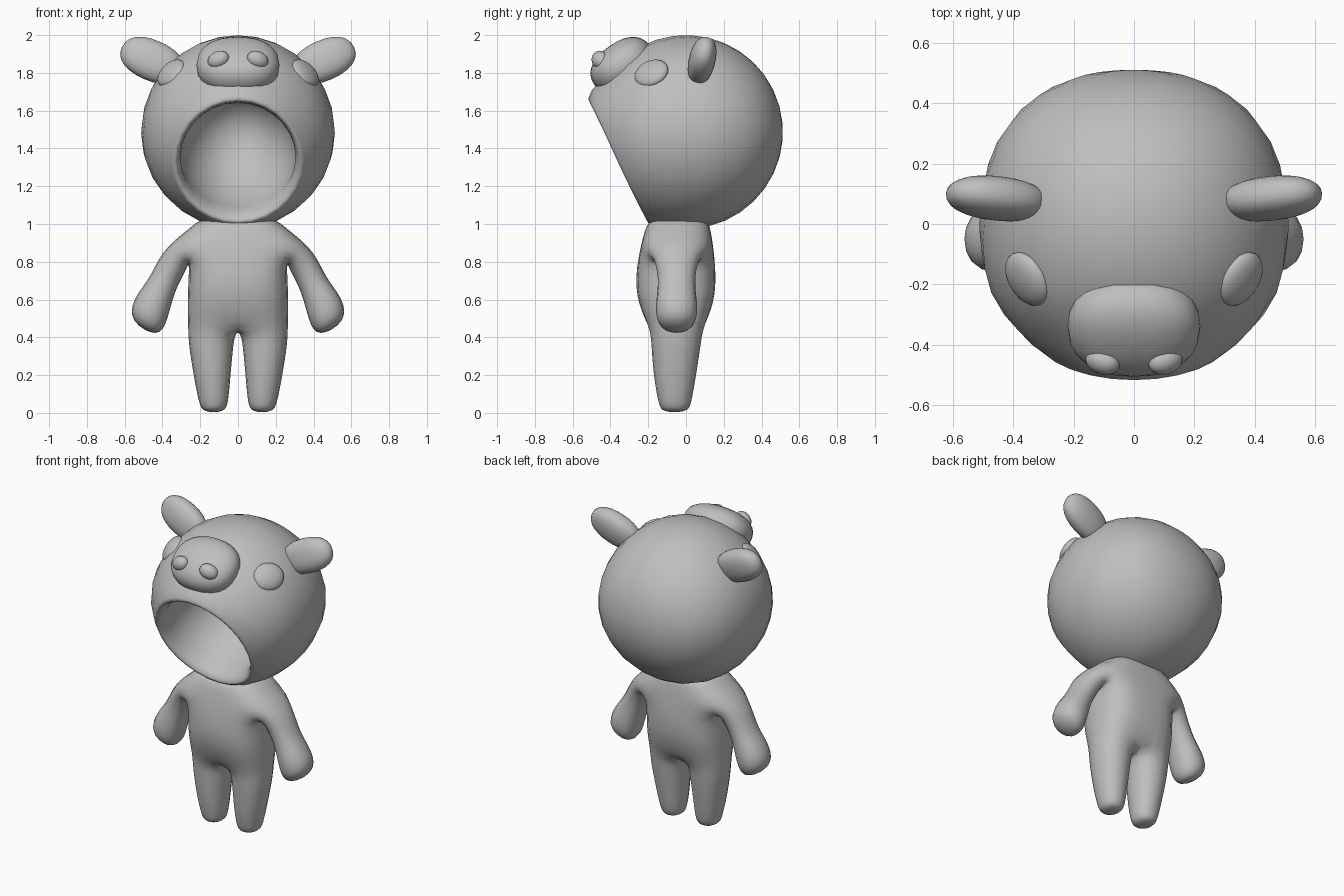
import bpy, bmesh, math
from mathutils import Matrix, Vector

cube = bpy.data.objects.get("Cube")
if cube:
    bpy.data.objects.remove(cube)

grey = bpy.data.materials.new("plain grey")
grey.use_nodes = True
GREY = (0.52, 0.52, 0.52, 1)
grey.diffuse_color = GREY
grey.node_tree.nodes["Principled BSDF"].inputs["Base Color"].default_value = GREY


def finish(name, bm, mirror=False, subdivide=0):
    """Turn a bmesh into a smooth object, optionally mirrored and subdivided."""
    bmesh.ops.recalc_face_normals(bm, faces=bm.faces)
    for f in bm.faces:
        f.smooth = True
    mesh = bpy.data.meshes.new(name)
    bm.to_mesh(mesh)
    bm.free()
    mesh.materials.append(grey)
    obj = bpy.data.objects.new(name, mesh)
    bpy.context.collection.objects.link(obj)
    if mirror:
        obj.modifiers.new("Mirror", "MIRROR")
    if subdivide:
        sub = obj.modifiers.new("Subdivision", "SUBSURF")
        sub.levels = sub.render_levels = subdivide
    return obj


def frame(x_axis, z_axis, loc):
    """Right-handed frame from a main axis and an approximate outward axis."""
    x = Vector(x_axis).normalized()
    y = Vector(z_axis).cross(x).normalized()
    z = x.cross(y)
    return Matrix.Translation(loc) @ Matrix((x, y, z)).transposed().to_4x4()


def blob(name, loc, x_axis, z_axis, size, power=1.0, mirror=False):
    """Ellipsoid along x_axis facing z_axis; power below one makes it boxier."""
    bm = bmesh.new()
    bmesh.ops.create_uvsphere(bm, u_segments=24, v_segments=14, radius=1)
    for v in bm.verts:
        v.co = Vector([math.copysign(abs(c) ** power, c) * s for c, s in zip(v.co, size)])
    bm.transform(frame(x_axis, z_axis, loc))
    return finish(name, bm, mirror)


def bridge(bm, a, b, skip=()):
    n = len(a)
    for i in range(n):
        if i not in skip:
            bm.faces.new((a[i], a[(i + 1) % n], b[(i + 1) % n], b[i]))


def build_head():
    """Hollow ball turned around the mouth axis, with a rounded lip."""
    R, SEG, STEPS = 0.513, 28, 13
    end = math.radians(133)
    profile = [(-R * math.cos(end * i / STEPS), R * math.sin(end * i / STEPS))
               for i in range(1, STEPS + 1)]
    # rounded lip sloping inwards
    profile += [(0.378, 0.346), (0.39, 0.334), (0.385, 0.322), (0.362, 0.309), (0.32, 0.3)]
    # bowl inside the mouth
    profile += [(0.27 - 0.44 * math.sin(t), 0.305 * math.cos(t))
                for t in (math.radians(11 * k) for k in range(8))]
    bm = bmesh.new()
    rings = []
    for a, r in profile:
        # the mouth is a little taller than wide and reaches up to the snout
        near = max(0, min(1, (a - 0.25) / 0.12))
        rings.append([bm.verts.new((r * math.cos(2 * math.pi * k / SEG),
                                    r * math.sin(2 * math.pi * k / SEG) * (1 + 0.09 * near)
                                    + 0.018 * near, a))
                      for k in range(SEG)])
    for a, b in zip(rings, rings[1:]):
        bridge(bm, a, b)
    for ring, a in ((rings[0], -R), (rings[-1], -0.17)):
        pole = bm.verts.new((0, 0, a))
        for k in range(SEG):
            bm.faces.new((ring[k], ring[(k + 1) % SEG], pole))
    bm.transform(frame((1, 0, 0), (0, -0.9, -0.436), (0, 0, 1.487)))
    # slightly square outline from above
    for v in bm.verts:
        x, y = v.co.xy
        flat = (x * x + y * y) / R ** 2
        fade = max(0, min(1, (y + 0.42) / 0.2))
        bulge = 1 + 0.04 * flat * fade * math.sin(2 * math.atan2(y, x)) ** 2
        v.co.x *= bulge
        v.co.y *= bulge
    finish("head", bm)


def build_body():
    """Half cage of torso, arm and leg, mirrored and subdivided."""
    bm = bmesh.new()

    def ring(x0, x1, front, back, z):
        return [bm.verts.new(p) for p in
                ((x0, front, z), (x1, front, z), (x1, back, z), (x0, back, z))]

    # torso: z, half width, front, back
    torso = [ring(0, w, f, b, z) for z, w, f, b in (
        (1.035, 0.2, -0.19, 0.11), (0.98, 0.265, -0.215, 0.13),
        (0.8, 0.265, -0.26, 0.155), (0.62, 0.28, -0.27, 0.16),
        (0.45, 0.275, -0.2, 0.1))]
    bm.faces.new(torso[0])
    for i in range(4):
        # ring side 3 is the mirror plane, side 1 at shoulder height is the arm
        bridge(bm, torso[i], torso[i + 1], (1, 3) if i == 1 else (3,))

    # leg
    last = torso[-1]
    for x0, x1, f, b, z in ((0.015, 0.272, -0.195, 0.09, 0.36),
                            (0.033, 0.24, -0.18, 0.06, 0.18),
                            (0.045, 0.213, -0.152, 0.035, 0.05),
                            (0.068, 0.19, -0.135, 0.015, 0.0)):
        new = ring(x0, x1, f, b, z)
        bridge(bm, last, new)
        last = new
    bm.faces.new(last)

    # arm with a rounded hand: centre x, centre z, half width, half depth
    last = [torso[2][1], torso[2][2], torso[1][2], torso[1][1]]
    for x, z, w, d in ((0.335, 0.815, 0.09, 0.12), (0.4, 0.68, 0.077, 0.1),
                       (0.465, 0.55, 0.118, 0.128), (0.498, 0.432, 0.098, 0.1)):
        new = [bm.verts.new((x + s * w * 0.87, -0.05 + t * d, z + s * w * 0.5))
               for s, t in ((-1, -1), (-1, 1), (1, 1), (1, -1))]
        bridge(bm, last, new)
        last = new
    bm.faces.new(last)
    finish("body", bm, mirror=True, subdivide=2)


build_head()
build_body()

# face parts
blob("snout", (0, -0.338, 1.84), (1, 0, 0), (0, -0.58, 0.82), (0.22, 0.18, 0.122), power=0.87)
blob("nostrils", (0.104, -0.455, 1.87), (0.85, 0.25, -0.35), (0.2, -0.8, 0.5),
     (0.06, 0.046, 0.042), mirror=True)
blob("eyes", (0.353, -0.183, 1.798), (0.5, 0.85, 0.05), (0.355, -0.185, 0.315),
     (0.098, 0.087, 0.04), mirror=True)
blob("ears", (0.455, 0.085, 1.866), (0.9, 0.12, 0.4), (0.1, -0.95, 0.22),
     (0.176, 0.108, 0.07), power=0.88, mirror=True)
